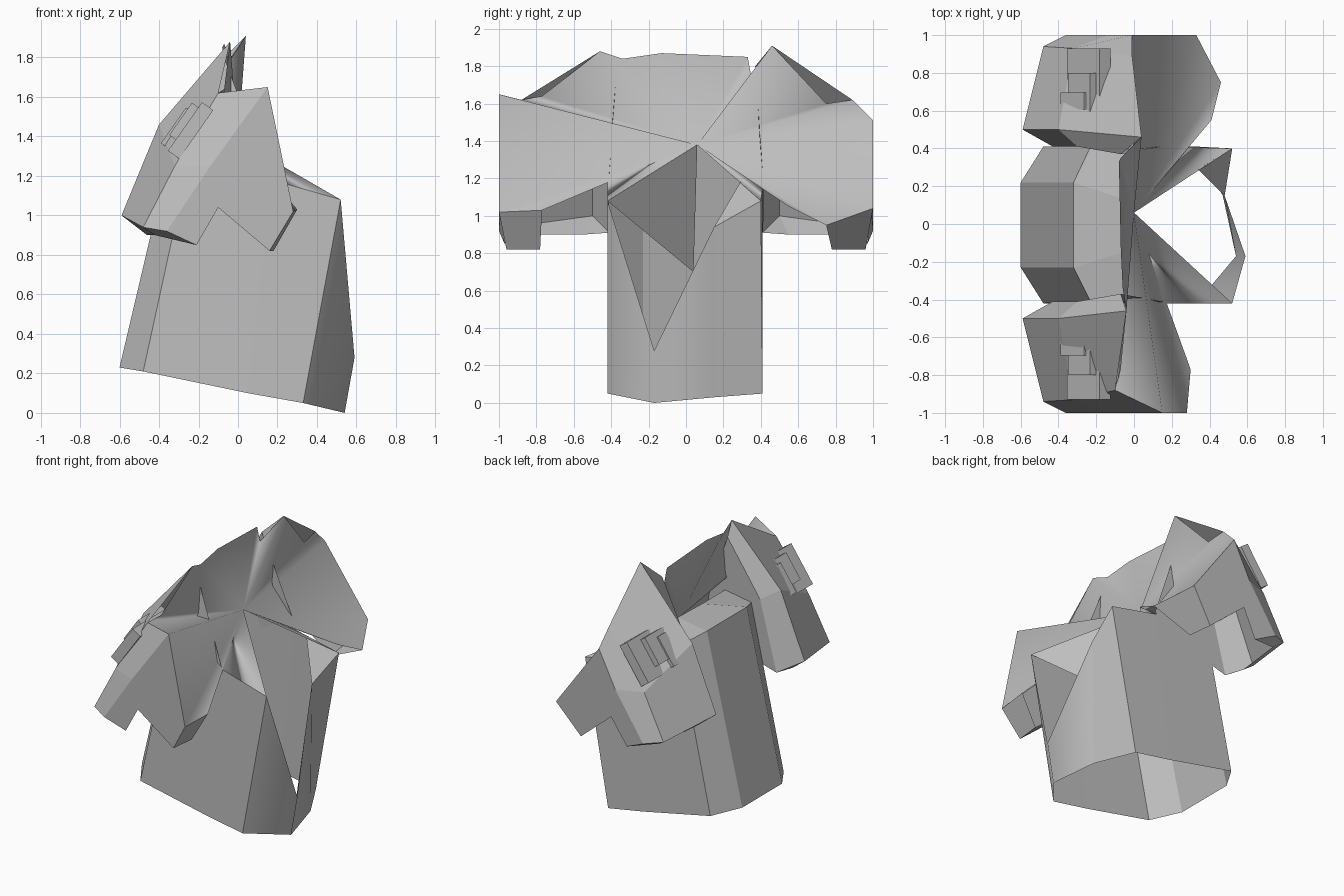
import bpy, math
from mathutils import Matrix, Vector

if "Cube" in bpy.data.objects:
    bpy.data.objects.remove(bpy.data.objects["Cube"])

grey = bpy.data.materials.new("plain grey")
grey.diffuse_color = (0.52, 0.52, 0.52, 1)
grey.use_nodes = True
grey.node_tree.nodes["Principled BSDF"].inputs["Base Color"].default_value = grey.diffuse_color


def make(name, verts, faces, inside=None, smooth=False):
    """Mesh object; faces are turned to look away from the inside point."""
    me = bpy.data.meshes.new(name)
    me.from_pydata(verts, [], faces)
    if inside:
        for p in me.polygons:
            if p.normal.dot(p.center - Vector(inside)) < 0:
                p.flip()
        me.update()
    for p in me.polygons:
        p.use_smooth = smooth
    me.materials.append(grey)
    ob = bpy.data.objects.new(name, me)
    bpy.context.collection.objects.link(ob)
    return ob


def strips(rows):
    """Faces between neighbouring rows of equal length."""
    n = len(rows[0])
    verts = [p for r in rows for p in r]
    faces = [(i*n + j, (i+1)*n + j, (i+1)*n + j + 1, i*n + j + 1)
             for i in range(len(rows) - 1) for j in range(n - 1)]
    return verts, faces


def box(name, centre, size, tilt):
    v = [(x, y, z) for x in (-.5, .5) for y in (-.5, .5) for z in (-.5, .5)]
    f = [(0, 1, 3, 2), (4, 6, 7, 5), (0, 4, 5, 1), (2, 3, 7, 6), (0, 2, 6, 4), (1, 5, 7, 3)]
    ob = make(name, v, f, (0, 0, 0))
    ob.data.transform(Matrix.Translation(centre) @ Matrix.Rotation(tilt, 4, 'Y')
                      @ Matrix.Diagonal((*size, 1)))


# torso: open tube with a notched front, columns given as (bottom, top)
torso = [((.33, -.42, .05), (.52, -.42, 1.08)),
         ((.05, -.42, .10), (.17, -.42, 1.18)),
         ((-.48, -.42, .21), (-.23, -.41, 1.36)),
         ((-.60, -.23, .23), (-.32, -.23, 1.42)),
         ((-.60, .22, .23), (-.32, .22, 1.42)),
         ((-.48, .41, .21), (-.23, .41, 1.36)),
         ((.05, .41, .10), (.16, .41, 1.15)),
         ((.33, .41, .05), (.52, .40, 1.08)),
         ((.47, .15, .03), (.48, .15, .94))]
make("torso", *strips(torso), (0, 0, .6))

# rounded front of the torso, below the notch
front = [torso[0], ((.54, -.17, 0), (.59, -.17, .28)), torso[-1]]
make("torso_front", *strips(front), (0, 0, .4), smooth=True)

# chest wall: a fan around the throat, joining the front of both shoulders
throat = (0, .06, 1.38)
rim = [(.52, -.42, 1.08), (.17, -.42, 1.18), (.30, -.77, 1.03), (.28, -1, 1.02),
       (.15, -1, 1.65), (-.10, -.88, 1.62), (-.07, -.77, 1.64), (-.04, -.46, 1.88),
       (-.06, -.34, 1.84), (-.07, -.13, 1.87), (-.08, .33, 1.85), (-.07, .35, 1.74),
       (.04, .46, 1.91), (.0, .75, 1.60), (-.01, .89, 1.62), (-.01, 1, 1.51),
       (.33, 1, 1.04), (.46, .75, .95), (.41, .55, 1.05), (.16, .41, 1.15), (.52, .40, 1.08)]
make("chest_wall", [throat] + rim, [(0, i + 1, i) for i in range(1, len(rim))], smooth=True)

# lapel flank beside the notch and the fold hanging from the throat
make("lapel", [(.52, .40, 1.08), (.48, .15, .94), (.34, .29, 1.18)], [(0, 1, 2)], (.3, .4, .9))
make("throat_fold", [throat, (.02, .04, .70), (.52, -.42, 1.08)], [(0, 1, 2)], (0, -.4, 1))

# neck hollow behind the chest wall
hollow = [[(-.23, -.41, 1.36), (-.32, -.23, 1.42), (-.32, .22, 1.42), (-.23, .41, 1.36)],
          [(-.03, -.40, 1.40), (-.03, -.14, 1.40), (-.02, .12, 1.40), (-.03, .40, 1.40)]]
make("neck_hollow", *strips(hollow), (0, 0, .6))


# shoulders: shells open underneath, with a jagged outer edge
def shoulder(name, s, ridge, top, front, front_inner):
    m = lambda *p: (p[0], s * p[1], p[2])
    core = (-.02, s * .7, 1.2)
    rows = [[m(-.43, .41, .91), m(-.30, .41, 1.40), m(-.07, .37, 1.80)],
            [m(-.59, .50, 1.0), m(-.40, .50, 1.46), ridge[0]],
            [m(-.48, .94, .94), m(-.32, .93, 1.25), ridge[1]],
            [m(-.36, 1, .92), m(-.14, 1, 1.25), top]]
    make(name + "_shell", *strips(rows), core)
    make(name + "_outer", [m(-.14, 1, 1.25), m(-.36, 1, .92), m(-.21, .97, .85),
                           m(-.10, .99, 1.04), m(.16, .96, .82), front, top],
         [tuple(range(7))], core)
    make(name + "_inner", rows[0] + [m(.17, .415, 1.16), m(-.1, .415, 1.0)],
         [(0, 1, 2, 3, 4)], core)
    # lower lip and hanging tab
    make(name + "_lip", [rows[1][0], rows[2][0], m(-.42, .90, .90), m(-.46, .55, .90),
                         rows[0][0], rows[3][0], m(-.21, .97, .85)],
         [(0, 1, 2, 3), (0, 3, 4), (1, 5, 6, 2)], core)
    make(name + "_tab", [m(.16, .96, .82), m(.18, .78, .82), front_inner, front,
                         m(-.08, .78, 1.03), m(-.10, .99, 1.04)],
         [(0, 1, 2, 3), (0, 5, 4, 1)], (.05, s * .87, 1.05))
    # buckle blocks on the sloping back
    tilt = math.radians(35)
    box(name + "_panel", (-.24, s * .70, 1.43), (.07, .46, .30), tilt)
    box(name + "_buckle", (-.25, s * .665, 1.46), (.10, .27, .20), tilt)
    box(name + "_buckle_pin", (-.29, s * .65, 1.43), (.09, .09, .22), tilt)


shoulder("right_shoulder", -1, (rim[7], rim[5]), rim[4], rim[3], rim[2])
shoulder("left_shoulder", 1, (rim[12], rim[14]), rim[15], rim[16], rim[17])
